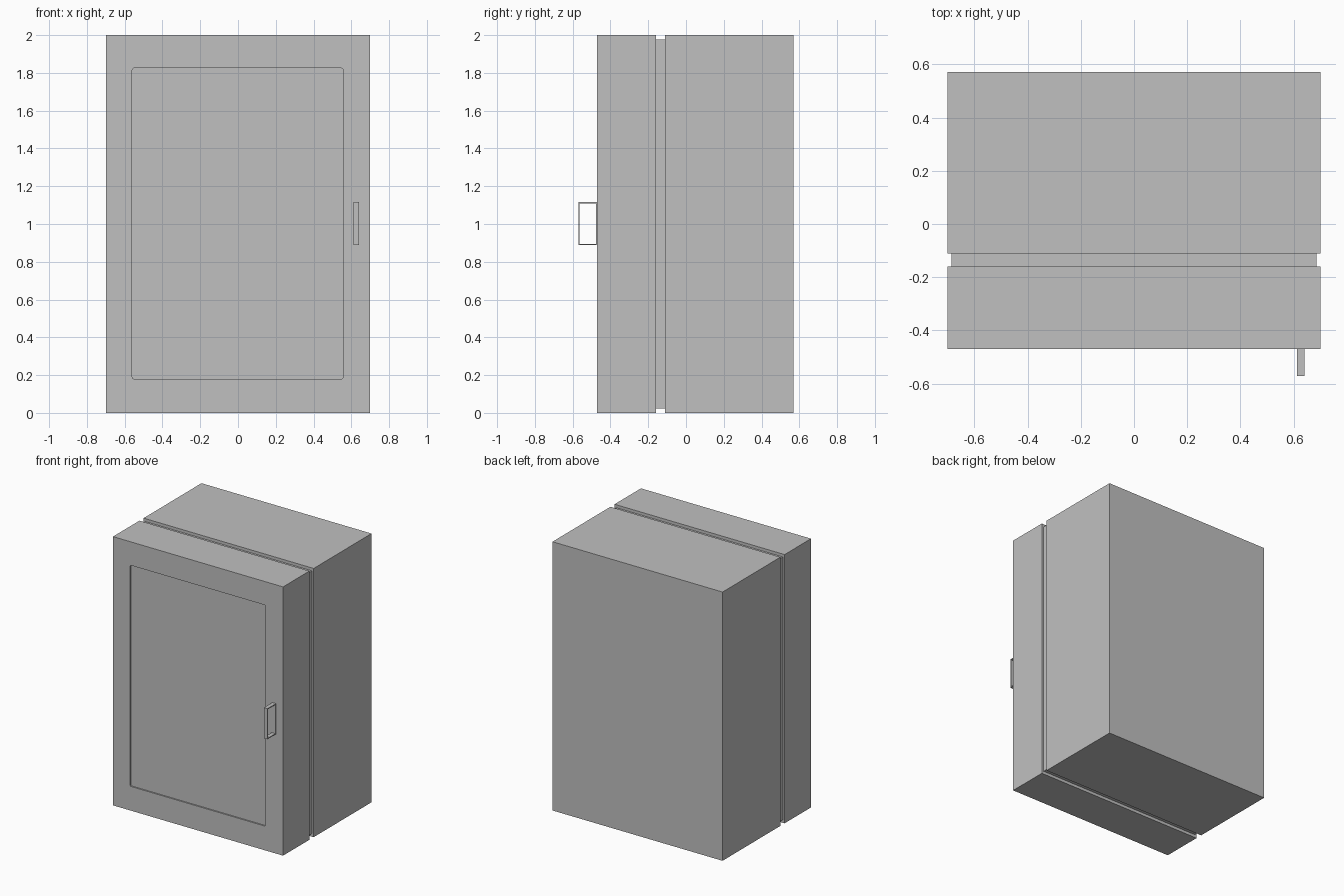
import bpy
import bmesh
from mathutils import Vector

if "Cube" in bpy.data.objects:
    bpy.data.objects.remove(bpy.data.objects["Cube"], do_unlink=True)

grey = bpy.data.materials.new("light_grey_metal")
grey.use_nodes = True
grey.diffuse_color = (0.53, 0.53, 0.53, 1)
grey.node_tree.nodes["Principled BSDF"].inputs["Base Color"].default_value = grey.diffuse_color


def box_bmesh(low, high):
    """Box between two opposite corners."""
    low, high = Vector(low), Vector(high)
    bm = bmesh.new()
    bmesh.ops.create_cube(bm, size=1)
    for v in bm.verts:
        v.co = (low + high) / 2 + v.co * (high - low)
    return bm


def finish(bm, name):
    bmesh.ops.recalc_face_normals(bm, faces=bm.faces)
    mesh = bpy.data.meshes.new(name)
    bm.to_mesh(mesh)
    bm.free()
    mesh.materials.append(grey)
    obj = bpy.data.objects.new(name, mesh)
    bpy.context.collection.objects.link(obj)
    return obj


# Cabinet body, recessed door seal and door
finish(box_bmesh((-0.7, -0.11, 0), (0.7, 0.57, 2)), "cabinet_body")
finish(box_bmesh((-0.685, -0.16, 0.022), (0.685, -0.11, 1.978)), "door_seal")
door = finish(box_bmesh((-0.7, -0.47, 0), (0.7, -0.16, 2)), "door")

# Shallow panel recess with slightly rounded corners
bm = box_bmesh((-0.56, -0.52, 0.18), (0.556, -0.46, 1.825))
corners = [e for e in bm.edges
           if abs(e.verts[0].co.y - e.verts[1].co.y) > 0.01]
bmesh.ops.bevel(bm, geom=corners, offset=0.01, segments=4,
                profile=0.5, affect='EDGES')
cutter = finish(bm, "panel_cutter")
cutter.hide_render = True
cut = door.modifiers.new("panel_recess", 'BOOLEAN')
cut.operation = 'DIFFERENCE'
cut.solver = 'EXACT'
cut.object = cutter
bpy.context.view_layer.objects.active = door
bpy.ops.object.modifier_apply(modifier=cut.name)
bpy.data.objects.remove(cutter, do_unlink=True)

# Handle: a flat bar bent into a rectangular loop
bm = box_bmesh((0.612, -0.57, 0.888), (0.641, -0.47, 1.116))
bm.normal_update()
sides = [f for f in bm.faces if abs(f.normal.x) > 0.9]
bmesh.ops.inset_individual(bm, faces=sides, thickness=0.01)
inner = [e for f in sides for e in f.edges]
bmesh.ops.delete(bm, geom=sides, context='FACES_ONLY')
bmesh.ops.bridge_loops(bm, edges=inner)
finish(bm, "door_handle")
